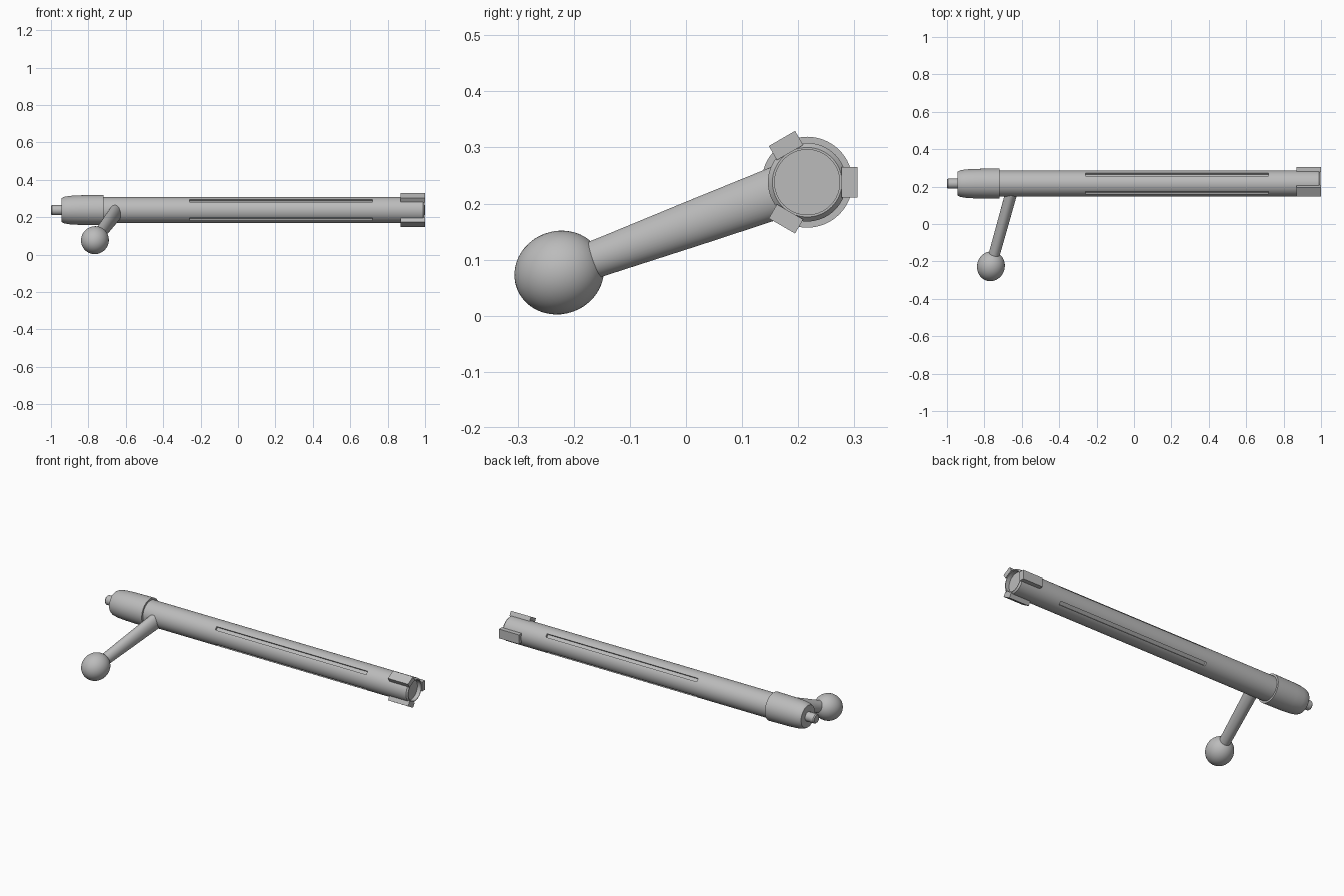
import bpy, bmesh, math
from mathutils import Vector, Matrix

cube = bpy.data.objects.get("Cube")
if cube:
    bpy.data.objects.remove(cube, do_unlink=True)

AXIS_Y, AXIS_Z = 0.216, 0.238   # centre line of the bolt

steel = bpy.data.materials.new("grey steel")
steel.use_nodes = True
grey = (0.5, 0.5, 0.5, 1)
steel.diffuse_color = grey
steel.node_tree.nodes["Principled BSDF"].inputs["Base Color"].default_value = grey


def finish(name, bm, smooth=True):
    bmesh.ops.recalc_face_normals(bm, faces=bm.faces)
    mesh = bpy.data.meshes.new(name)
    bm.to_mesh(mesh)
    bm.free()
    mesh.materials.append(steel)
    obj = bpy.data.objects.new(name, mesh)
    bpy.context.collection.objects.link(obj)
    if smooth:
        bpy.ops.object.select_all(action="DESELECT")
        obj.select_set(True)
        bpy.context.view_layer.objects.active = obj
        bpy.ops.object.shade_smooth_by_angle(angle=math.radians(30))
    return obj


def loft(bm, rings):
    """Skin a list of equal vertex rings and cap both ends."""
    rings = [[bm.verts.new(p) for p in ring] for ring in rings]
    n = len(rings[0])
    for a, b in zip(rings, rings[1:]):
        for i in range(n):
            j = (i + 1) % n
            bm.faces.new((a[i], a[j], b[j], b[i]))
    bm.faces.new(rings[0])
    bm.faces.new(rings[-1])


def lathe(name, profile, sides=64):
    """Turn (x, radius) pairs around the bolt axis."""
    bm = bmesh.new()
    turn = [2 * math.pi * i / sides for i in range(sides)]
    loft(bm, [[(x, AXIS_Y + r * math.cos(t), AXIS_Z + r * math.sin(t)) for t in turn]
              for x, r in profile])
    return finish(name, bm)


def radial_box(bm, x0, x1, r0, r1, width, degrees):
    """Box standing radially on the bolt axis at an angle from +y."""
    place = (Matrix.Translation(((x0 + x1) / 2, AXIS_Y, AXIS_Z))
             @ Matrix.Rotation(math.radians(degrees), 4, "X")
             @ Matrix.Translation((0, (r0 + r1) / 2, 0))
             @ Matrix.Diagonal((x1 - x0, r1 - r0, width, 1)))
    bmesh.ops.create_cube(bm, size=1, matrix=place)


# Bolt body with a recessed front face
body = lathe("bolt_body", [(-0.76, 0.07), (0.988, 0.07), (0.996, 0.062),
                           (0.996, 0.058), (0.972, 0.058)])

# Four long flutes cut into the body
bm = bmesh.new()
for k in range(4):
    radial_box(bm, -0.26, 0.72, 0.058, 0.09, 0.02, 45 + 90 * k)
cutter = finish("flute_cutter", bm, smooth=False)
cutter.hide_render = True
cutter.hide_set(True)
cut = body.modifiers.new("flutes", "BOOLEAN")
cut.operation = "DIFFERENCE"
cut.solver = "EXACT"
cut.object = cutter

# Three locking lugs around the front
bm = bmesh.new()
for k in range(3):
    radial_box(bm, 0.87, 1.0, 0.061, 0.09, 0.054, 120 * k)
finish("locking_lugs", bm, smooth=False)

# Rear shroud and firing pin
lathe("rear_shroud", [(-0.943, 0.05), (-0.943, 0.064), (-0.93, 0.071),
                      (-0.9, 0.076), (-0.85, 0.079), (-0.72, 0.081), (-0.72, 0.06)])
lathe("firing_pin", [(-1.0, 0.022), (-0.994, 0.027), (-0.92, 0.027)], sides=32)

# Tapered handle, growing taller towards the body
knob_centre = Vector((-0.765, -0.226, 0.077))
root = Vector((-0.652, 0.18, 0.226))
along = (root - knob_centre).normalized()
side = along.cross(Vector((0, 0, 1))).normalized()
up = side.cross(along)
turn = [2 * math.pi * i / 40 for i in range(40)]
rings = []
for t, wide, tall in ((0, 0.03, 0.032), (0.2, 0.03, 0.034),
                      (0.6, 0.031, 0.041), (1, 0.032, 0.047)):
    c = knob_centre.lerp(root, t)
    rings.append([c + side * wide * math.cos(a) + up * tall * math.sin(a) for a in turn])
bm = bmesh.new()
loft(bm, rings)
finish("handle", bm)

# Slightly elongated ball knob
bm = bmesh.new()
basis = Matrix((side, up, along)).transposed().to_4x4()
bmesh.ops.create_uvsphere(bm, u_segments=48, v_segments=24, radius=1,
                          matrix=Matrix.Translation(knob_centre) @ basis
                          @ Matrix.Diagonal((0.074, 0.074, 0.081, 1)))
finish("handle_knob", bm)
